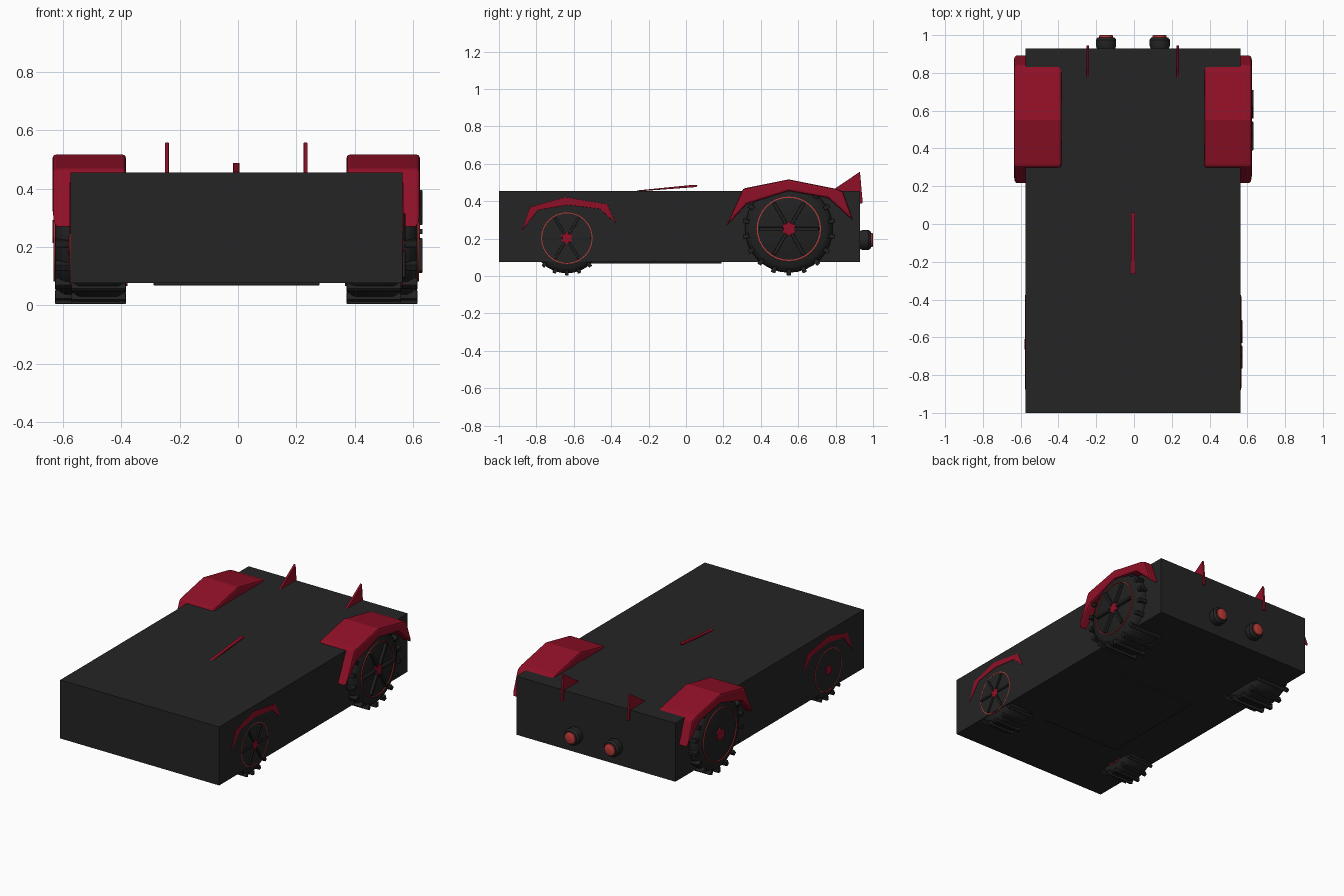
import bpy, bmesh, math
from mathutils import Matrix, Vector

cube = bpy.data.objects.get("Cube")
if cube:
    bpy.data.objects.remove(cube, do_unlink=True)


def material(name, rgb):
    m = bpy.data.materials.new(name)
    m.use_nodes = True
    m.diffuse_color = (*rgb, 1)
    m.node_tree.nodes["Principled BSDF"].inputs["Base Color"].default_value = (*rgb, 1)
    return m


BLACK = material("body black", (0.018, 0.018, 0.018))
RUBBER = material("rubber black", (0.015, 0.015, 0.015))
CRIMSON = material("crimson", (0.28, 0.005, 0.02))
BRIGHT = material("bright red", (0.5, 0.045, 0.04))
CX = -0.006  # centre line of the car


def finish(name, bm, mat, bevel=0, smooth=False):
    bmesh.ops.recalc_face_normals(bm, faces=bm.faces)
    me = bpy.data.meshes.new(name)
    bm.to_mesh(me)
    bm.free()
    me.materials.append(mat)
    ob = bpy.data.objects.new(name, me)
    bpy.context.collection.objects.link(ob)
    if bevel:
        mod = ob.modifiers.new("Bevel", "BEVEL")
        mod.width = bevel
        mod.segments = 2
    if smooth:
        bpy.ops.object.select_all(action="DESELECT")
        bpy.context.view_layer.objects.active = ob
        ob.select_set(True)
        bpy.ops.object.shade_smooth_by_angle(angle=math.radians(35))
    return ob


def add_box(bm, lo, hi, turn=Matrix()):
    size = Vector(hi) - Vector(lo)
    mid = (Vector(hi) + Vector(lo)) / 2
    bmesh.ops.create_cube(bm, size=1, matrix=turn @ Matrix.Translation(mid) @ Matrix.Diagonal((*size, 1)))


def box(name, lo, hi, mat, bevel=0):
    bm = bmesh.new()
    add_box(bm, lo, hi)
    return finish(name, bm, mat, bevel)


def extrude_side(name, outline, x0, x1, mat, bevel=0):
    """Extrude a (y, z) outline from x0 to x1."""
    bm = bmesh.new()
    face = bm.faces.new([bm.verts.new((x0, y, z)) for y, z in outline])
    new = bmesh.ops.extrude_face_region(bm, geom=[face])["geom"]
    verts = [v for v in new if isinstance(v, bmesh.types.BMVert)]
    bmesh.ops.translate(bm, vec=(x1 - x0, 0, 0), verts=verts)
    return finish(name, bm, mat, bevel)


def lathe(name, profile, centre, mat, axis="X", sides=32, closed=False, smooth=True):
    """Spin an (along, radius) profile around the X or Y axis."""
    bm = bmesh.new()
    pts = [bm.verts.new((a, 0, r)) for a, r in profile]
    edges = [bm.edges.new(p) for p in zip(pts, pts[1:])]
    if closed:
        edges.append(bm.edges.new((pts[-1], pts[0])))
    bmesh.ops.spin(bm, geom=pts + edges, cent=(0, 0, 0), axis=(1, 0, 0),
                   angle=math.tau, steps=sides, use_duplicate=False)
    bmesh.ops.remove_doubles(bm, verts=bm.verts, dist=0.0002)
    if axis == "Y":
        bm.transform(Matrix.Rotation(math.pi / 2, 4, "Z"))
    bm.transform(Matrix.Translation(centre))
    return finish(name, bm, mat, smooth=smooth)


def wheel(name, centre, s):
    """A treaded tyre with a thin rim ring, hub and spokes on its +x face."""
    place = Matrix.Translation(centre)
    w, r = 0.117 * s, 0.235 * s
    lathe(name + "_tyre", [(-w, 0), (-w, r * 0.84), (-w * 0.85, r * 0.96), (-w * 0.7, r),
                           (w * 0.7, r), (w * 0.85, r * 0.96), (w, r * 0.84), (w, 0)], centre, RUBBER)
    # Tread bars
    bm = bmesh.new()
    for i in range(18):
        turn = place @ Matrix.Rotation(math.tau * i / 18, 4, "X")
        add_box(bm, (-w, -0.012 * s, r * 0.92), (w, 0.012 * s, r * 1.06), turn)
    finish(name + "_tread", bm, RUBBER, 0.003)
    # Rim ring and hub on both faces
    for side, tag in ((1, "left"), (-1, "right")):
        face = side * w
        ring = [(face - side * 0.004, 0.166 * s), (face + side * 0.006, 0.166 * s),
                (face + side * 0.006, 0.172 * s), (face - side * 0.004, 0.172 * s)]
        lathe(f"{name}_rim_ring_{tag}", ring, centre, BRIGHT, closed=True)
        hub = [(face - side * 0.01, 0), (face - side * 0.01, 0.04 * s),
               (face + side * 0.009, 0.04 * s), (face + side * 0.009, 0)]
        lathe(f"{name}_hub_{tag}", hub, centre, CRIMSON, sides=6, smooth=False)
    # Spokes
    bm = bmesh.new()
    for i in range(6):
        turn = place @ Matrix.Rotation(math.tau * (i + 0.5) / 6, 4, "X")
        add_box(bm, (w - 0.01, -0.009 * s, 0.03 * s), (w + 0.018 * s, 0.009 * s, 0.16 * s), turn)
    finish(name + "_spokes", bm, RUBBER, 0.003)


# Body and belly plate
box("body", (-0.575, -1, 0.076), (0.565, 0.93, 0.455), BLACK)
box("belly_plate", (-0.29, -0.52, 0.068), (0.28, 0.19, 0.08), BLACK, 0.003)

# Wheels and fenders
rear_fender = [(0.214, 0.265), (0.305, 0.468), (0.55, 0.517), (0.80, 0.467), (0.84, 0.452),
               (0.895, 0.295), (0.76, 0.417), (0.55, 0.455), (0.326, 0.385)]
front_fender = [(-0.88, 0.24), (-0.834, 0.369), (-0.647, 0.422), (-0.42, 0.385),
                (-0.374, 0.28), (-0.46, 0.358), (-0.63, 0.38), (-0.79, 0.353)]
for side, tag in ((1, "left"), (-1, "right")):
    x = CX + side * 0.504
    wheel(f"rear_wheel_{tag}", (x, 0.55, 0.253), 1.0)
    extrude_side(f"rear_fender_{tag}", rear_fender, x - 0.126, x + 0.126, CRIMSON, 0.012)
    x = CX + side * 0.472
    wheel(f"front_wheel_{tag}", (x, -0.637, 0.203), 0.8)
    extrude_side(f"front_fender_{tag}", front_fender, x - 0.1, x + 0.102, CRIMSON, 0.004)

    # Tail fins
    x = CX + side * 0.238
    extrude_side(f"tail_fin_{tag}", [(0.77, 0.45), (0.93, 0.558), (0.945, 0.39), (0.92, 0.385)],
                 x - 0.007, x + 0.007, CRIMSON, 0.002)

    # Exhaust pipes with glowing ends
    x = CX + side * 0.142
    lathe(f"exhaust_{tag}", [(0.92, 0), (0.92, 0.045), (0.945, 0.054), (0.975, 0.054), (0.988, 0.044),
                             (0.988, 0)], (x, 0, 0.193), BLACK, axis="Y", sides=20)
    lathe(f"exhaust_glow_{tag}", [(0.98, 0), (0.98, 0.037), (0.997, 0.037), (1.0, 0.032), (1.0, 0)],
          (x, 0, 0.193), BRIGHT, axis="Y", sides=20)

# Roof blade rising to the rear
extrude_side("roof_blade", [(-0.27, 0.452), (0.055, 0.476), (0.062, 0.488), (0.04, 0.488), (-0.26, 0.458)],
             CX - 0.011, CX + 0.011, CRIMSON, 0.003)
